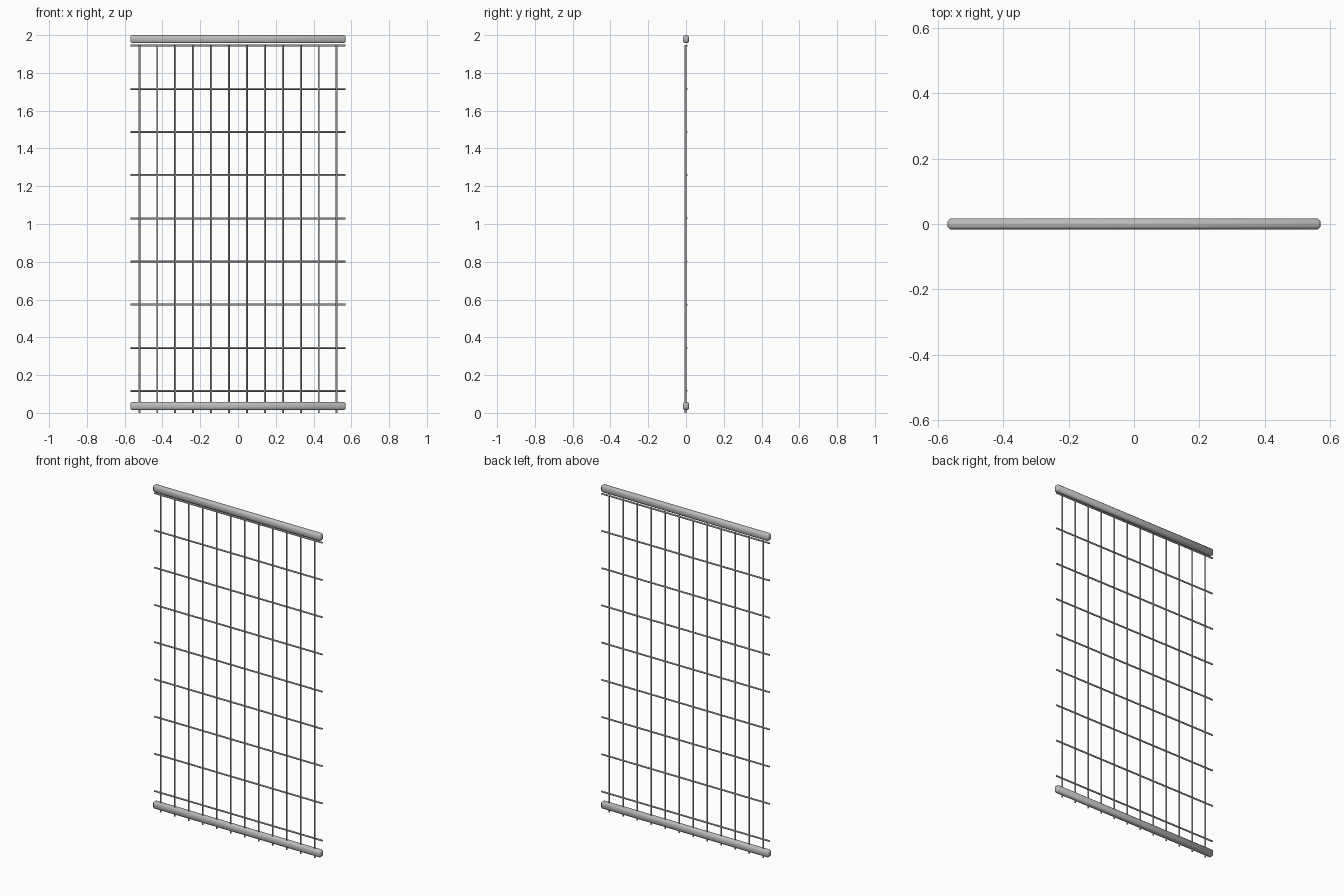
import bpy
import math

cube = bpy.data.objects.get("Cube")
if cube:
    bpy.data.objects.remove(cube, do_unlink=True)

steel = bpy.data.materials.new("grey steel")
steel.use_nodes = True
colour = (0.5, 0.51, 0.5, 1)
steel.diffuse_color = colour
steel.node_tree.nodes["Principled BSDF"].inputs["Base Color"].default_value = colour

LENGTH = 1.14      # width of the rails and cross wires
WIRE = 0.005       # wire radius


def rail(name, z):
    """Softly bevelled bar running along x."""
    bpy.ops.mesh.primitive_cube_add(size=1, location=(0, 0, z))
    ob = bpy.context.object
    ob.name = name
    ob.scale = (LENGTH, 0.033, 0.043)
    bpy.ops.object.transform_apply(location=False, rotation=False, scale=True)
    bevel = ob.modifiers.new("rounded edges", 'BEVEL')
    bevel.width = 0.008
    bevel.segments = 1
    ob.data.materials.append(steel)
    bpy.ops.object.shade_smooth()


def wire(name, length, location, rotation=(0, 0, 0)):
    """Thin round wire, upright unless rotated."""
    bpy.ops.mesh.primitive_cylinder_add(
        vertices=8, radius=WIRE, depth=length, location=location, rotation=rotation)
    ob = bpy.context.object
    ob.name = name
    ob.data.materials.append(steel)
    bpy.ops.object.shade_smooth_by_angle(angle=math.radians(50))


# Top and bottom rails
rail("top_rail", 1.9785)
rail("bottom_rail", 0.0365)

# Upright wires, in front of the cross wires
for i in range(12):
    wire(f"upright_wire_{i + 1}", 1.947, (-0.5225 + 0.095 * i, -0.002, 0.9735))

# Cross wires
for i in range(9):
    wire(f"cross_wire_{i + 1}", LENGTH, (0, 0.004, 0.116 + 0.2285 * i),
         (0, math.pi / 2, 0))
